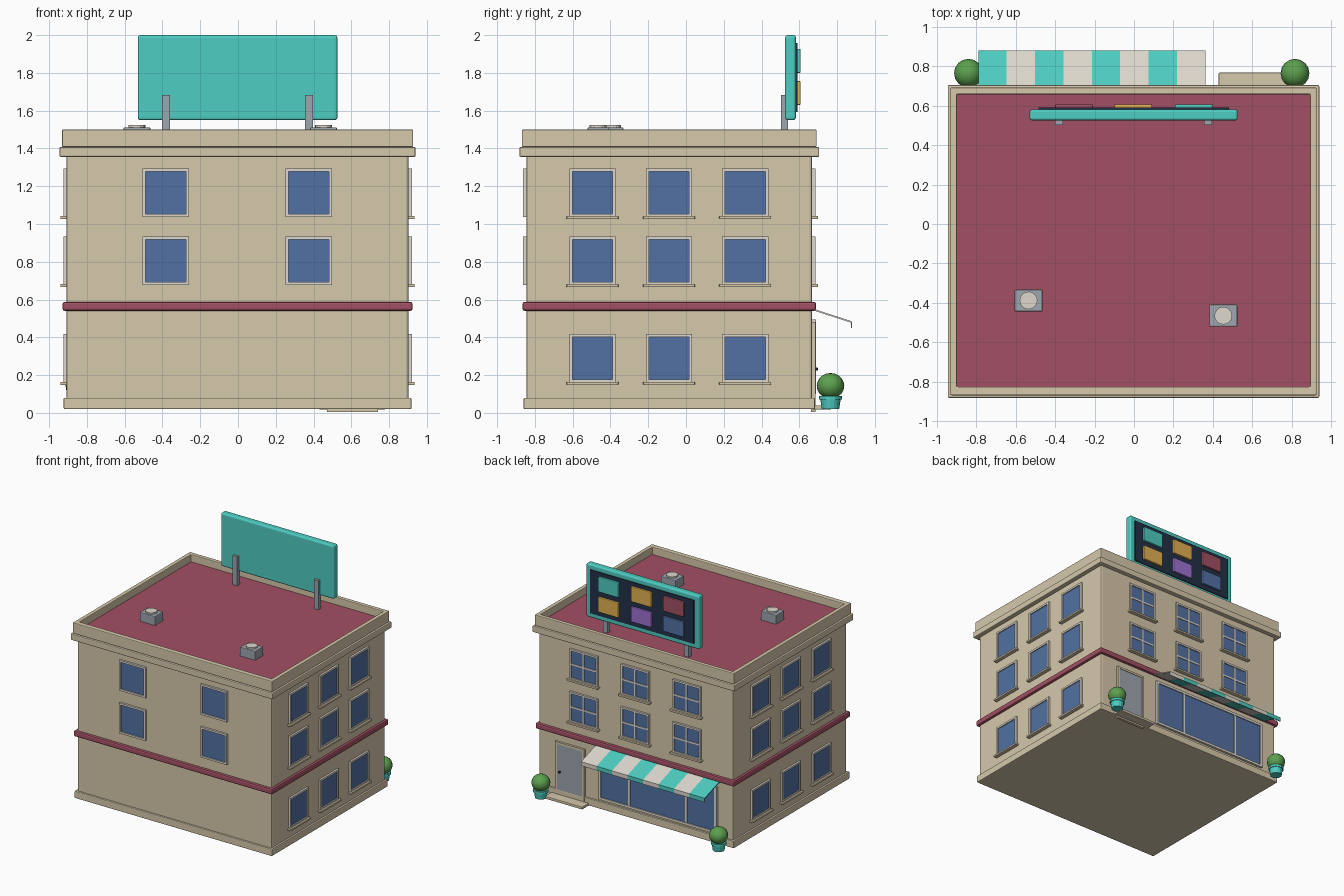
import bpy, bmesh, math
from mathutils import Matrix

if "Cube" in bpy.data.objects:
    bpy.data.objects.remove(bpy.data.objects["Cube"])


def srgb(c):
    c /= 255
    return c / 12.92 if c < 0.04045 else ((c + 0.055) / 1.055) ** 2.4


def material(name, r, g, b):
    m = bpy.data.materials.new(name)
    m.diffuse_color = (srgb(r), srgb(g), srgb(b), 1)
    m.use_nodes = True
    m.node_tree.nodes["Principled BSDF"].inputs["Base Color"].default_value = m.diffuse_color
    return m


BEIGE = material("beige stone", 214, 200, 171)
CRIMSON = material("crimson", 162, 80, 99)
BLUE = material("window blue", 82, 113, 163)
TEAL = material("teal", 78, 205, 194)
GREY = material("metal grey", 157, 166, 175)
CREAM = material("cream", 222, 216, 205)
GREEN = material("leaf green", 92, 160, 78)
NAVY = material("dark navy", 35, 48, 70)
YELLOW = material("ochre yellow", 226, 178, 82)
PURPLE = material("purple", 157, 114, 208)


def finish(name, bm, mat, smooth=False):
    mesh = bpy.data.meshes.new(name)
    bmesh.ops.recalc_face_normals(bm, faces=bm.faces)
    for f in bm.faces:
        f.smooth = smooth
    bm.to_mesh(mesh)
    bm.free()
    ob = bpy.data.objects.new(name, mesh)
    bpy.context.collection.objects.link(ob)
    ob.data.materials.append(mat)
    return ob


def box(name, xs, ys, zs, mat, bevel=0, segments=2):
    bm = bmesh.new()
    size = [abs(a[1] - a[0]) for a in (xs, ys, zs)]
    mid = [(a[0] + a[1]) / 2 for a in (xs, ys, zs)]
    bmesh.ops.create_cube(bm, size=1, matrix=Matrix.Translation(mid) @ Matrix.Diagonal((*size, 1)))
    ob = finish(name, bm, mat)
    if bevel:
        mod = ob.modifiers.new("Bevel", 'BEVEL')
        mod.width, mod.segments = bevel, segments
    return ob


def cone(name, x, y, z0, z1, r0, r1, mat, sides=16):
    bm = bmesh.new()
    bmesh.ops.create_cone(bm, cap_ends=True, segments=sides, radius1=r0, radius2=r1, depth=z1 - z0,
                          matrix=Matrix.Translation((x, y, (z0 + z1) / 2)))
    return finish(name, bm, mat)


# Building shell
X0, X1, Y0, Y1 = -0.908, 0.903, -0.845, 0.668


def ring_box(name, grow, zs, mat, bevel):
    return box(name, (X0 - grow, X1 + grow), (Y0 - grow, Y1 + grow), zs, mat, bevel)


ring_box("walls", 0, (0.03, 1.40), BEIGE, 0.013)
ring_box("plinth", 0.015, (0.02, 0.08), BEIGE, 0.006)
ring_box("floor_band", 0.021, (0.54, 0.588), CRIMSON, 0.012)
ring_box("cornice", 0.037, (1.355, 1.408), BEIGE, 0.007)
box("roof", (-0.91, 0.90), (-0.84, 0.675), (1.40, 1.437), CRIMSON)

# Parapet: four walls as one rectangular ring
bm = bmesh.new()
outer = (X0 - 0.024, X1 + 0.024, Y0 - 0.024, Y1 + 0.024)
inner = (-0.898, 0.893, -0.826, 0.658)
loops = []
for (a, b, c, d), z in ((outer, 1.408), (outer, 1.5), (inner, 1.5), (inner, 1.408)):
    loops.append([bm.verts.new((x, y, z)) for x, y in ((a, c), (b, c), (b, d), (a, d))])
for k in range(4):
    p, q = loops[k], loops[(k + 1) % 4]
    for i in range(4):
        j = (i + 1) % 4
        bm.faces.new((p[i], p[j], q[j], q[i]))
parapet = finish("parapet", bm, BEIGE)
mod = parapet.modifiers.new("Bevel", 'BEVEL')
mod.width, mod.segments = 0.006, 2


# Boxes placed on a wall: u runs along the wall, d is distance outward
def wall_box(name, wall, u, d, z, mat, bevel=0):
    if wall == "front":
        return box(name, u, (Y0 - d[0], Y0 - d[1]), z, mat, bevel)
    if wall == "back":
        return box(name, u, (Y1 + d[0], Y1 + d[1]), z, mat, bevel)
    if wall == "right":
        return box(name, (X1 + d[0], X1 + d[1]), u, z, mat, bevel)
    return box(name, (X0 - d[0], X0 - d[1]), u, z, mat, bevel)


def frame(name, wall, u0, u1, z0, z1, t, depth, mat):
    d = (-0.005, depth)
    wall_box(name + "_side", wall, (u0, u0 + t), d, (z0, z1), mat)
    wall_box(name + "_side", wall, (u1 - t, u1), d, (z0, z1), mat)
    wall_box(name + "_top", wall, (u0 + t, u1 - t), d, (z1 - t, z1), mat)
    wall_box(name + "_bottom", wall, (u0 + t, u1 - t), d, (z0, z0 + t), mat)


def window(wall, u, z0, width=0.246, sill=True, cross=False):
    u0, u1, z1 = u - width / 2, u + width / 2, z0 + 0.257
    frame("window_frame", wall, u0, u1, z0, z1, 0.016, 0.017, CREAM)
    wall_box("window_glass", wall, (u0 + 0.01, u1 - 0.01), (-0.005, 0.008), (z0 + 0.01, z1 - 0.01), BLUE)
    if sill:
        wall_box("window_sill", wall, (u0 - 0.014, u1 + 0.014), (-0.005, 0.032), (z0 - 0.012, z0 + 0.004), BEIGE, 0.003)
    if cross:
        zm = (z0 + z1) / 2
        wall_box("window_mullion", wall, (u - 0.007, u + 0.007), (0, 0.014), (z0 + 0.01, z1 - 0.01), CREAM)
        wall_box("window_crossbar", wall, (u0 + 0.01, u1 - 0.01), (0, 0.013), (zm - 0.007, zm + 0.007), CREAM)


# Windows on all four walls
for z in (0.678, 1.038):
    for u in (-0.383, 0.375):
        window("front", u, z, sill=False)
    for u in (-0.48, 0, 0.48):
        window("back", u, z, width=0.26, cross=True)
for z in (0.16, 0.678, 1.038):
    for u in (-0.495, -0.09, 0.313):
        window("right", u, z)
        window("left", u, z)

# Shop window
frame("shop_frame", "back", -0.765, 0.335, 0.1, 0.495, 0.02, 0.02, CREAM)
wall_box("shop_glass", "back", (-0.75, 0.32), (-0.005, 0.012), (0.115, 0.48), BLUE)
for u in (-0.48, 0.05):
    wall_box("shop_mullion", "back", (u - 0.009, u + 0.009), (0, 0.018), (0.12, 0.476), CREAM)

# Door with step and knob
frame("door_frame", "back", 0.47, 0.742, 0.005, 0.48, 0.018, 0.018, BEIGE)
wall_box("door", "back", (0.485, 0.727), (-0.005, 0.014), (0.02, 0.465), GREY)
wall_box("door_knob", "back", (0.69, 0.705), (0.01, 0.03), (0.225, 0.24), NAVY, 0.004)
wall_box("door_step", "back", (0.43, 0.78), (0, 0.1), (0.018, 0.04), BEIGE, 0.004)

# Striped awning: a thin folded strip per stripe
profile = ((0.672, 0.552), (0.88, 0.484), (0.88, 0.449), (0.873, 0.449), (0.873, 0.478), (0.672, 0.543))
width = 1.152 / 8
for i in range(8):
    bm = bmesh.new()
    x = -0.79 + i * width
    a, b = ([bm.verts.new((px, y, z)) for y, z in profile] for px in (x, x + width))
    bm.faces.new(a)
    bm.faces.new(b)
    for k in range(6):
        j = (k + 1) % 6
        bm.faces.new((a[k], a[j], b[j], b[k]))
    finish("awning_stripe", bm, CREAM if i % 2 else TEAL)

# Rooftop sign
box("sign_board", (-0.53, 0.526), (0.525, 0.582), (1.55, 2.0), TEAL, 0.014, 3)
box("sign_panel", (-0.485, 0.481), (0.57, 0.59), (1.592, 1.958), NAVY)
rows = ((1.80, (CRIMSON, YELLOW, TEAL)), (1.63, (BLUE, PURPLE, YELLOW)))
for z, mats in rows:
    for x, mat in zip((-0.305, -0.004, 0.303), mats):
        box("sign_tile", (x - 0.096, x + 0.096), (0.585, 0.607), (z, z + 0.127), mat, 0.006)
for x in (-0.381, 0.376):
    box("sign_post", (x - 0.021, x + 0.021), (0.503, 0.54), (1.43, 1.682), GREY)

# Rooftop vents
for x, y in ((-0.535, -0.388), (0.453, -0.465)):
    box("vent_box", (x - 0.071, x + 0.071), (y - 0.056, y + 0.056), (1.43, 1.512), GREY, 0.006)
    cone("vent_fan", x, y, 1.51, 1.524, 0.045, 0.045, CREAM)

# Potted shrubs
for x in (-0.84, 0.817):
    y = 0.765
    cone("pot", x, y, 0.02, 0.075, 0.046, 0.054, TEAL)
    cone("pot_rim", x, y, 0.07, 0.09, 0.06, 0.06, TEAL)
    bm = bmesh.new()
    bmesh.ops.create_uvsphere(bm, u_segments=16, v_segments=10, radius=0.073,
                              matrix=Matrix.Translation((x, y, 0.143)) @ Matrix.Diagonal((1, 1, 0.93, 1)))
    finish("shrub", bm, GREEN, smooth=True)
